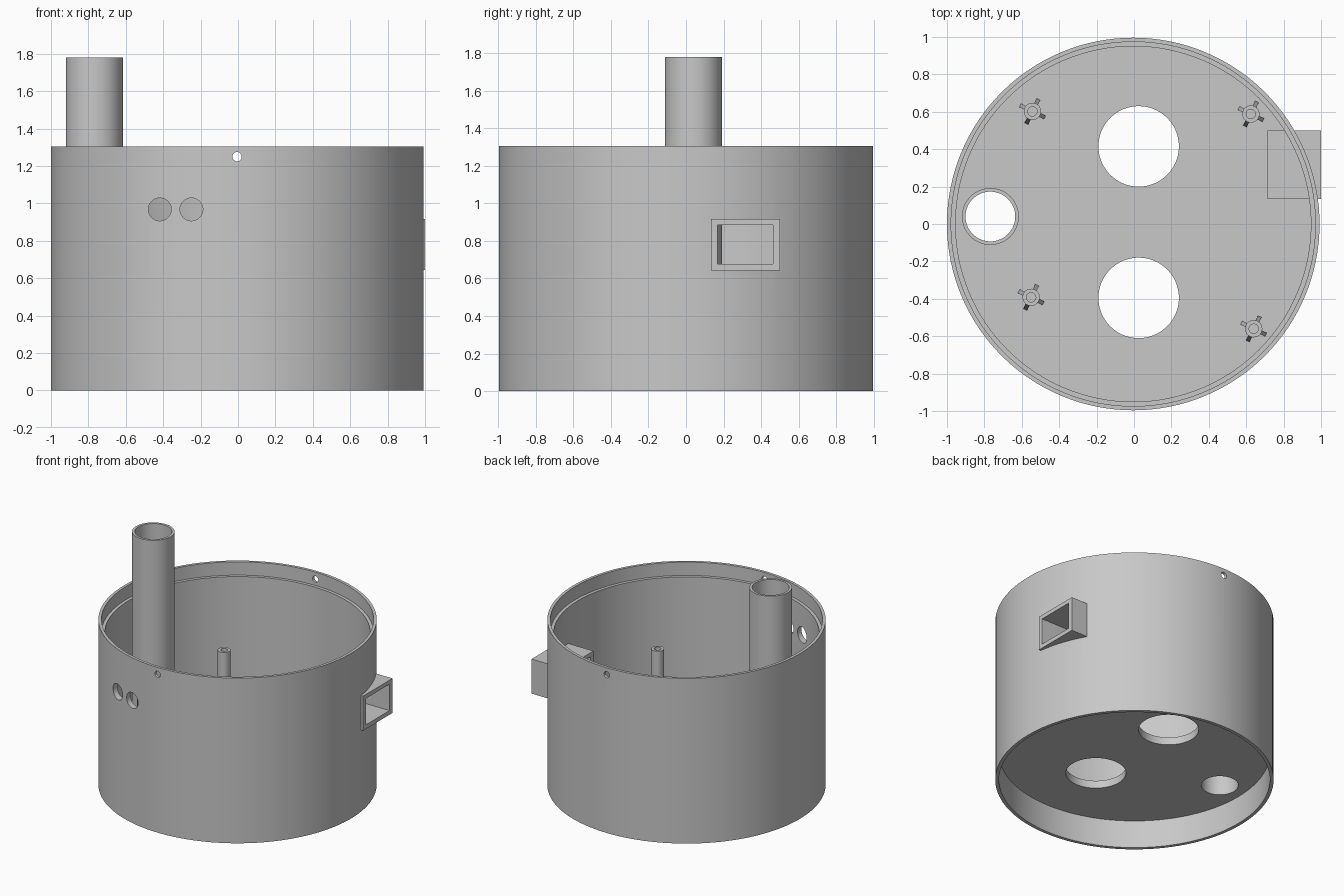
import bpy, bmesh, math
from mathutils import Matrix

if "Cube" in bpy.data.objects:
    bpy.data.objects.remove(bpy.data.objects["Cube"])

grey = bpy.data.materials.new("plain_grey")
grey.diffuse_color = (0.58, 0.58, 0.58, 1)
grey.use_nodes = True
grey.node_tree.nodes["Principled BSDF"].inputs["Base Color"].default_value = grey.diffuse_color
CX = -0.004            # drum axis
FLOOR = 0.28           # top of the floor plate


def finish(bm, name):
    bmesh.ops.recalc_face_normals(bm, faces=bm.faces[:])
    me = bpy.data.meshes.new(name)
    bm.to_mesh(me)
    bm.free()
    me.materials.append(grey)
    ob = bpy.data.objects.new(name, me)
    bpy.context.collection.objects.link(ob)
    return ob


def lathe(bm, profile, x, y, n, closed):
    """Turn an (r, z) profile; open profiles get flat end caps."""
    rings = [[bm.verts.new((x + r * math.cos(2 * math.pi * i / n),
                            y + r * math.sin(2 * math.pi * i / n), z))
              for i in range(n)] for r, z in profile]
    pairs = list(zip(rings, rings[1:]))
    if closed:
        pairs.append((rings[-1], rings[0]))
    else:
        bm.faces.new(rings[0][::-1])
        bm.faces.new(rings[-1])
    for a, b in pairs:
        for i in range(n):
            j = (i + 1) % n
            bm.faces.new((a[i], a[j], b[j], b[i]))


def box(bm, lo, hi):
    size = [h - l for l, h in zip(lo, hi)]
    mid = [(h + l) / 2 for l, h in zip(lo, hi)]
    bmesh.ops.create_cube(bm, size=1, matrix=Matrix.Translation(mid)
                          @ Matrix.Diagonal((*size, 1)))


def cylinder(bm, centre, r, length, along_y=False, n=64):
    m = Matrix.Translation(centre)
    if along_y:
        m = m @ Matrix.Rotation(math.pi / 2, 4, 'X')
    bmesh.ops.create_cone(bm, cap_ends=True, segments=n, radius1=r,
                          radius2=r, depth=length, matrix=m)


def cut(ob, cutter):
    mod = ob.modifiers.new("openings", 'BOOLEAN')
    mod.operation = 'DIFFERENCE'
    mod.solver = 'EXACT'
    mod.object = cutter
    bpy.context.view_layer.objects.active = ob
    bpy.ops.object.modifier_apply(modifier=mod.name)


# Drum: wall, recessed floor plate and stepped upper rim
bm = bmesh.new()
lathe(bm, [(0.97, 0.22), (0.97, 0), (0.996, 0), (0.996, 1.305), (0.974, 1.305),
           (0.974, 1.2), (0.95, 1.2), (0.95, FLOOR)], CX, 0, 128, False)
drum = finish(bm, "drum")

# Side duct: rectangular sleeve through the wall
bm = bmesh.new()
box(bm, (0.715, 0.133, 0.643), (1.0, 0.5, 0.916))
duct = finish(bm, "side_duct")

# Cutters for all openings
bm = bmesh.new()
for y in (0.415, -0.395):                                      # floor holes
    cylinder(bm, (0.025, y, 0.25), 0.215, 0.3, n=96)
cylinder(bm, (-0.768, 0.04, 0.25), 0.133, 0.3)                 # pipe bore
for x in (-0.418, -0.249):                                     # front holes
    cylinder(bm, (x, -0.9, 0.968), 0.061, 0.5, True)
for y in (-1, 1):                                              # rim holes
    cylinder(bm, (-0.005, y, 1.25), 0.025, 0.3, True, 32)
round_cutter = finish(bm, "round_cutter")
bm = bmesh.new()
box(bm, (0.6, 0.168, 0.676), (1.2, 0.463, 0.884))
duct_cutter = finish(bm, "duct_cutter")

cut(drum, round_cutter)
cut(drum, duct_cutter)
cut(duct, duct_cutter)
for c in (round_cutter, duct_cutter):
    bpy.data.objects.remove(c)

# Tall pipe standing on the floor
bm = bmesh.new()
lathe(bm, [(0.152, FLOOR), (0.152, 1.78), (0.133, 1.78), (0.133, FLOOR)],
      -0.768, 0.04, 64, True)
parts = [drum, duct, finish(bm, "tall_pipe")]

# Screw posts with four sloped ribs each
for k, (x, y) in enumerate([(-0.543, 0.602), (0.625, 0.588),
                            (-0.55, -0.392), (0.64, -0.56)]):
    bm = bmesh.new()
    lathe(bm, [(0.046, FLOOR), (0.046, 0.69), (0.025, 0.69), (0.025, 0.45)],
          x, y, 32, False)
    for q in range(4):
        a = math.radians(64 + 90 * q)
        c, s = math.cos(a), math.sin(a)
        sides = [[bm.verts.new((x + r * c - w * s, y + r * s + w * c, z))
                  for r, z in ((0.04, FLOOR), (0.073, FLOOR), (0.04, 0.43))]
                 for w in (-0.011, 0.011)]
        bm.faces.new(sides[0])
        bm.faces.new(sides[1][::-1])
        for i in range(3):
            j = (i + 1) % 3
            bm.faces.new((sides[0][i], sides[1][i], sides[1][j], sides[0][j]))
    parts.append(finish(bm, f"screw_post_{k + 1}"))

# Smooth round walls, crisp edges
bpy.ops.object.select_all(action='DESELECT')
for ob in parts:
    ob.select_set(True)
bpy.context.view_layer.objects.active = drum
bpy.ops.object.shade_smooth_by_angle(angle=math.radians(30))
